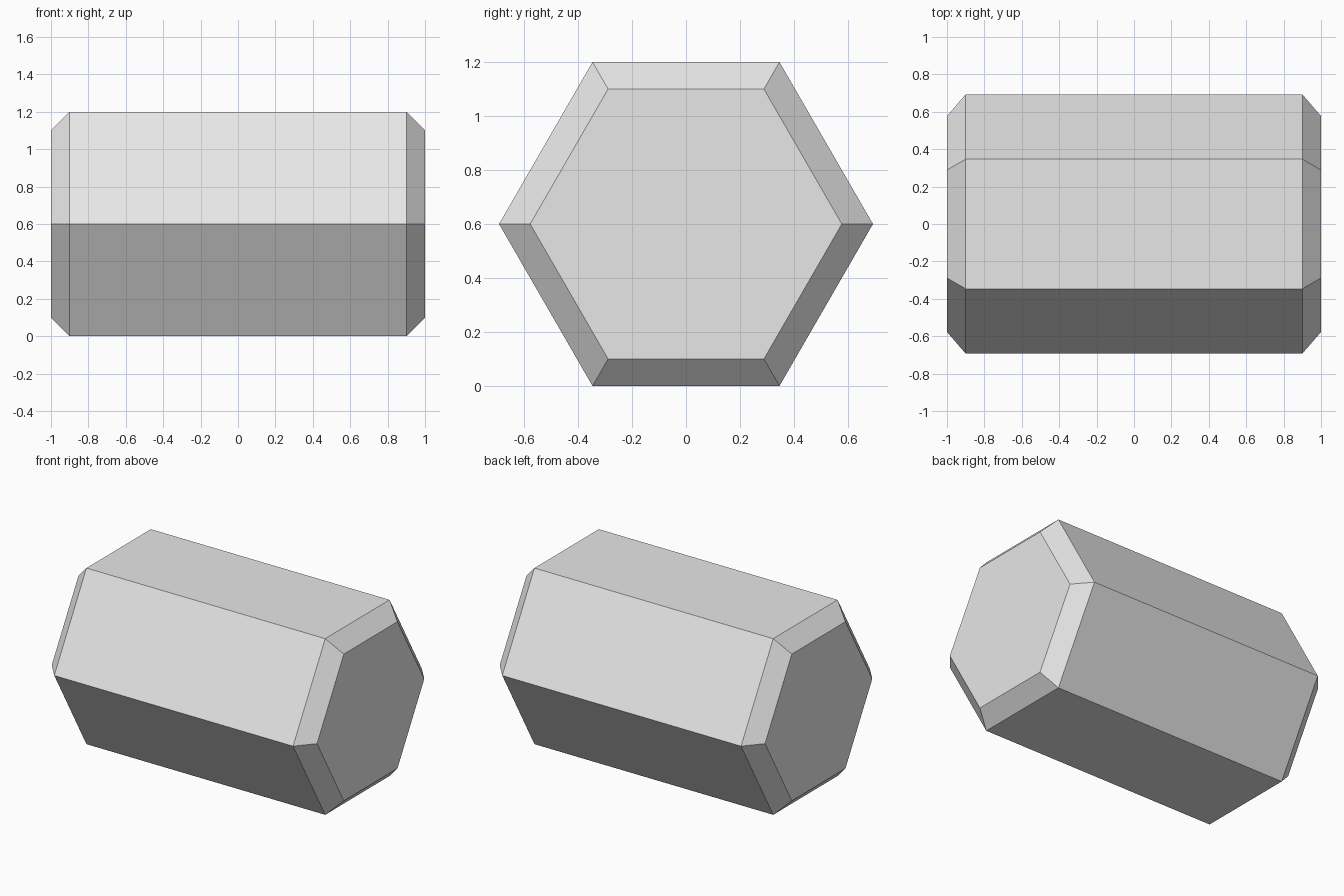
import bpy
import bmesh
import math

# Remove the default cube
cube = bpy.data.objects.get("Cube")
if cube:
    bpy.data.objects.remove(cube, do_unlink=True)

# Plain grey material
grey = bpy.data.materials.new("plain_grey")
grey.use_nodes = True
colour = (0.8, 0.8, 0.8, 1)
grey.diffuse_color = colour
grey.node_tree.nodes["Principled BSDF"].inputs["Base Color"].default_value = colour

APOTHEM = 0.6
CHAMFER = 0.1
SIDES = 6

# Hexagonal bar lying along x: rings joined end to end, capped flat
bm = bmesh.new()
rings = []
for x, apothem in ((-1, APOTHEM - CHAMFER), (CHAMFER - 1, APOTHEM),
                   (1 - CHAMFER, APOTHEM), (1, APOTHEM - CHAMFER)):
    radius = apothem / math.cos(math.pi / SIDES)
    angles = [math.tau * i / SIDES for i in range(SIDES)]
    rings.append([bm.verts.new((x, radius * math.cos(a), APOTHEM + radius * math.sin(a)))
                  for a in angles])

for ring, following in zip(rings, rings[1:]):
    for i in range(SIDES):
        j = (i + 1) % SIDES
        bm.faces.new((ring[i], ring[j], following[j], following[i]))
bm.faces.new(rings[0])
bm.faces.new(rings[-1])
bmesh.ops.recalc_face_normals(bm, faces=bm.faces)

mesh = bpy.data.meshes.new("chamfered_hexagonal_bar")
bm.to_mesh(mesh)
bm.free()
mesh.materials.append(grey)
bar = bpy.data.objects.new("chamfered_hexagonal_bar", mesh)
bpy.context.collection.objects.link(bar)
